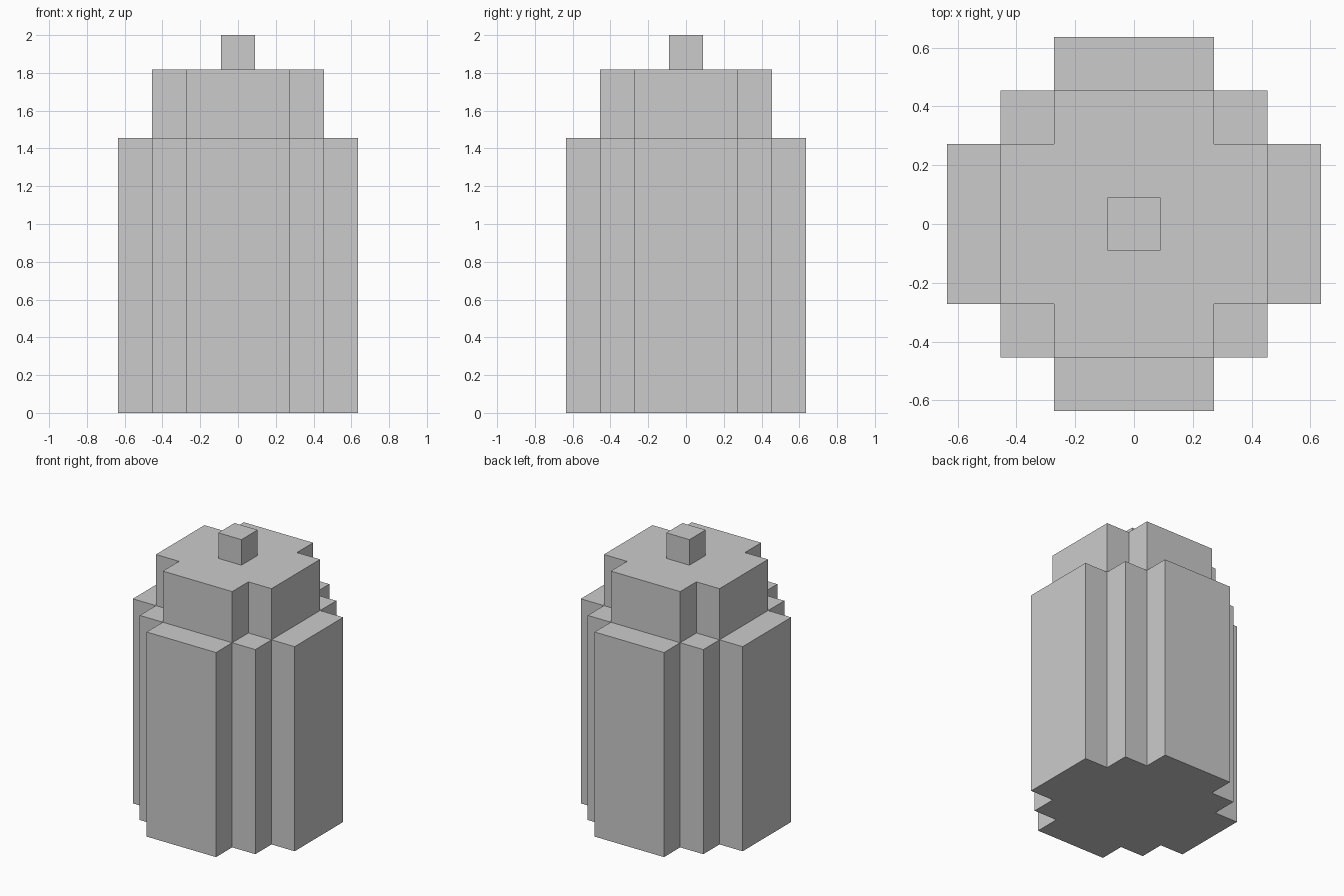
import bpy, bmesh

if "Cube" in bpy.data.objects:
    bpy.data.objects.remove(bpy.data.objects["Cube"])

U = 2 / 11  # one block of the grid the model is built on


def prism(name, quarter, z0, z1):
    """Extrude an outline made of one quarter turned four times (block units)."""
    outline = []
    pts = list(quarter)
    for _ in range(4):
        outline += pts
        pts = [(-y, x) for x, y in pts]
    bm = bmesh.new()
    base = bm.faces.new([bm.verts.new((x * U, y * U, z0 * U)) for x, y in outline])
    ext = bmesh.ops.extrude_face_region(bm, geom=[base], use_keep_orig=True)
    top = [g for g in ext["geom"] if isinstance(g, bmesh.types.BMVert)]
    bmesh.ops.translate(bm, verts=top, vec=(0, 0, (z1 - z0) * U))
    bmesh.ops.recalc_face_normals(bm, faces=bm.faces)
    mesh = bpy.data.meshes.new(name)
    bm.to_mesh(mesh)
    bm.free()
    obj = bpy.data.objects.new(name, mesh)
    bpy.context.collection.objects.link(obj)
    return obj


# Tall stepped-round body
prism("body", [(3.5, -1.5), (3.5, 1.5), (2.5, 1.5), (2.5, 2.5), (1.5, 2.5)], 0, 8)
# Narrower cross-shaped shoulder
prism("shoulder", [(2.5, -1.5), (2.5, 1.5), (1.5, 1.5)], 8, 10)
# Small cube on top
prism("top_knob", [(0.5, -0.5)], 10, 11)
